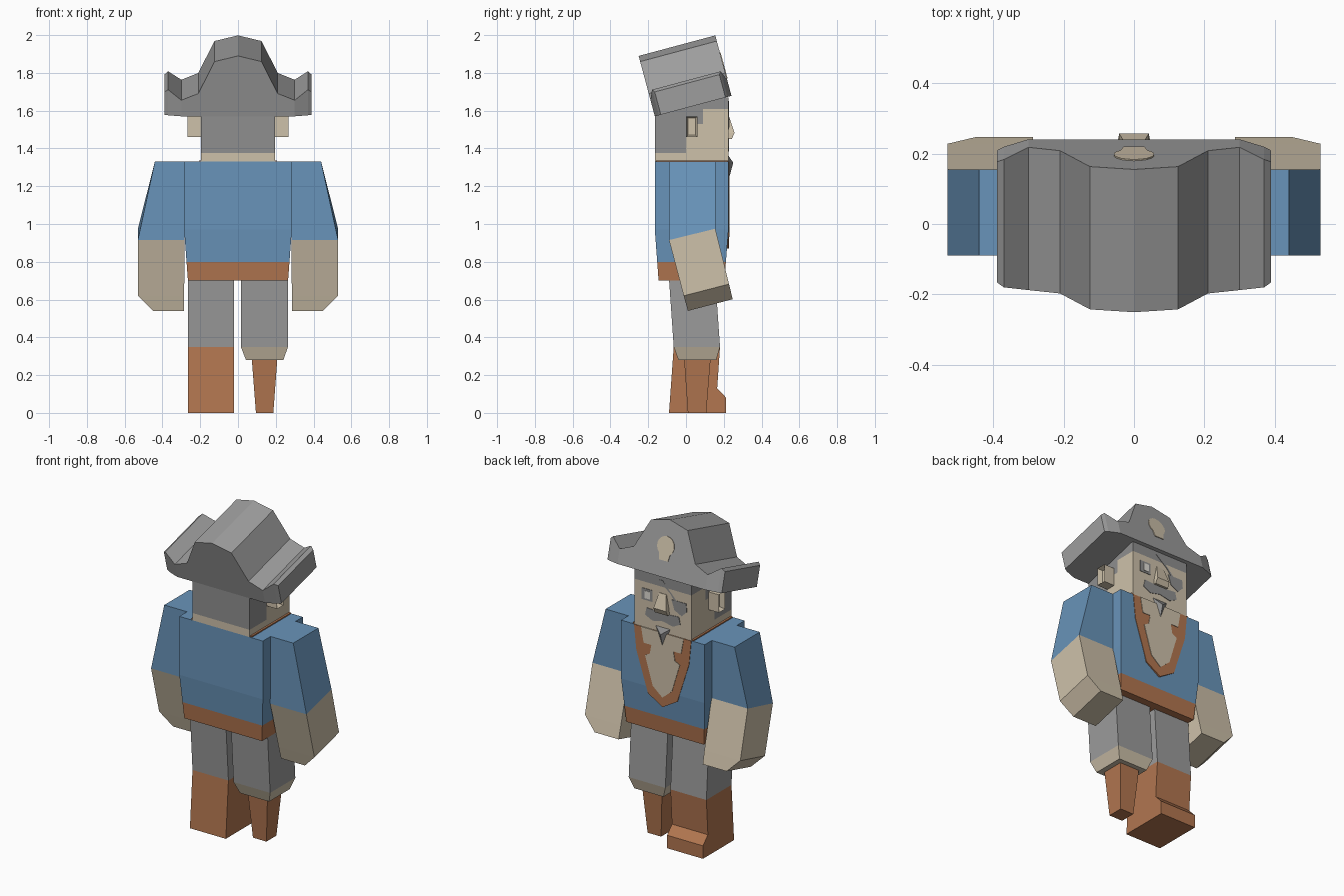
import bpy, bmesh, math
from mathutils import Vector

if "Cube" in bpy.data.objects:
    bpy.data.objects.remove(bpy.data.objects["Cube"])


def material(name, rgb):
    m = bpy.data.materials.new(name)
    lin = [((c / 255 + 0.055) / 1.055) ** 2.4 for c in rgb]
    m.diffuse_color = (*lin, 1)
    m.use_nodes = True
    m.node_tree.nodes["Principled BSDF"].inputs["Base Color"].default_value = m.diffuse_color
    return m


SKIN = material("skin", (206, 193, 170))
BLUE = material("blue_cloth", (105, 148, 186))
BROWN = material("brown_leather", (178, 118, 80))
PANTS = material("grey_trousers", (155, 155, 155))
HAIR = material("grey_hair", (143, 143, 143))
HAT = material("grey_hat", (157, 157, 157))
WHITE = material("eye_white", (225, 222, 215))


def finish(name, bm, *mats):
    bmesh.ops.recalc_face_normals(bm, faces=bm.faces)
    me = bpy.data.meshes.new(name)
    bm.to_mesh(me)
    bm.free()
    for m in mats:
        me.materials.append(m)
    ob = bpy.data.objects.new(name, me)
    bpy.context.collection.objects.link(ob)
    return ob


def loft(rings):
    """Closed solid through rings of equal point count."""
    bm = bmesh.new()
    vs = [[bm.verts.new(p) for p in r] for r in rings]
    n = len(vs[0])
    for a, b in zip(vs, vs[1:]):
        for i in range(n):
            j = (i + 1) % n
            bm.faces.new((a[i], a[j], b[j], b[i]))
    bm.faces.new(vs[0])
    bm.faces.new(vs[-1])
    return bm


def rect(z, x0, x1, y0, y1, dz=0):
    """Horizontal ring; dz raises the y1 edge."""
    return [(x0, y0, z), (x1, y0, z), (x1, y1, z + dz), (x0, y1, z + dz)]


def cut(bm, axis, value):
    no = Vector((0, 0, 0))
    no[axis] = 1
    bmesh.ops.bisect_plane(bm, geom=bm.verts[:] + bm.edges[:] + bm.faces[:],
                           plane_co=no * value, plane_no=no)


def paint(bm, rule):
    for f in bm.faces:
        f.material_index = rule(f.calc_center_median())


def plate(name, pts, mat, y0=0.21, y1=0.228):
    """Thin raised shape on the front, outline given in x, z."""
    return finish(name, loft([[(x, y0, z) for x, z in pts], [(x, y1, z) for x, z in pts]]), mat)


def box(name, x, y, z, mat):
    return finish(name, loft([rect(z[0], *x, *y), rect(z[1], *x, *y)]), mat)


# Torso with belt band
bm = loft([rect(0.70, -.265, .265, -.145, .203), rect(0.97, -.285, .285, -.165, .225),
           rect(1.33, -.285, .285, -.165, .225)])
cut(bm, 2, 0.80)
paint(bm, lambda c: 1 if c.z < 0.8 else 0)
finish("torso", bm, BLUE, BROWN)

# Head with hair region
bm = loft([rect(1.33, -.195, .195, -.165, .225), rect(1.67, -.195, .195, -.165, .225)])
for axis, v in ((1, 0), (1, .06), (1, .09), (2, 1.375), (2, 1.53), (2, 1.57), (2, 1.61)):
    cut(bm, axis, v)
paint(bm, lambda c: 1 if (c.y < 0 and c.z > 1.375) or c.z > 1.61 or (c.y < .09 and c.z > 1.57)
      or (.06 < c.y < .09 and c.z > 1.53) else 0)
finish("head", bm, SKIN, HAIR)

# Arms, ears and collar strips on both sides
for s, side in ((1, "right"), (-1, "left")):
    def mx(ring):
        return [(s * x, y, z) for x, y, z in ring]
    bm = loft([mx(rect(1.33, .283, .44, -.09, .155)),
               mx(rect(.915, .283, .53, -.09, .155, .06)),
               mx(rect(.62, .285, .53, -.012, .228, .062)),
               mx(rect(.54, .287, .45, .01, .247, .062))])
    paint(bm, lambda c: 1 if c.z < .93 else 0)
    finish("arm_" + side, bm, BLUE, SKIN)

    bm = loft([mx(rect(1.46, .19, .267, 0, .06)), mx(rect(1.57, .19, .267, 0, .06))])
    bm.normal_update()
    bmesh.ops.recalc_face_normals(bm, faces=bm.faces)
    outer = max(bm.faces, key=lambda f: s * f.calc_center_median().x)
    bmesh.ops.inset_region(bm, faces=[outer], thickness=.014)
    for v in outer.verts:
        v.co.x -= s * .03
    finish("ear_" + side, bm, SKIN)

    box("collar_strip_" + side, sorted((s * .19, s * .207)), (-.16, .222), (1.325, 1.337), BROWN)

# Open collar on the chest: leather border and bare skin
half = [(.195, 1.33), (.18, 1.18), (.10, .93)]
plate("collar", half + [(0, .87)] + [(-x, z) for x, z in reversed(half)], BROWN, .20, .228)
half = [(.145, 1.33), (.128, 1.235), (.075, 1.235), (.085, 1.18), (.118, 1.16), (.065, .985)]
plate("bare_chest", half + [(0, .93)] + [(-x, z) for x, z in reversed(half)], SKIN, .20, .231)

# Face details
half = [(.03, 1.45), (.11, 1.455), (.12, 1.41), (.07, 1.385)]
plate("moustache", half + [(0, 1.40)] + [(-x, z) for x, z in reversed(half)], HAIR)
plate("eye_outline", [(.07, 1.50), (.145, 1.50), (.145, 1.57), (.07, 1.57)], HAIR)
plate("eye", [(.085, 1.512), (.122, 1.512), (.122, 1.558), (.085, 1.558)], WHITE, .21, .231)
plate("eye_patch", [(-.06, 1.55), (-.08, 1.49), (-.13, 1.465), (-.165, 1.50), (-.16, 1.55)], HAIR)
plate("patch_strap", [(-.085, 1.54), (-.105, 1.54), (.03, 1.65), (0, 1.65)], HAIR, .21, .2275)

finish("nose", loft([rect(1.45, -.045, .045, .21, .242), rect(1.482, -.042, .042, .21, .257),
                     rect(1.57, -.025, .025, .21, .228)]), SKIN)

bm = bmesh.new()
for p in ((-.055, .222, 1.365), (.055, .222, 1.365), (0, .222, 1.22), (0, .25, 1.325)):
    bm.verts.new(p)
bmesh.ops.convex_hull(bm, input=bm.verts[:])
finish("goatee", bm, HAIR)

# Hat: a curved profile swept along a tilted axis
TILT = math.radians(15)


def hat_point(x, d, h):
    return (x, -.165 + d * math.cos(TILT) - h * math.sin(TILT),
            1.57 + d * math.sin(TILT) + h * math.cos(TILT))


# x, crown height, end inset
half = [(.39, .125, .033), (.37, .14, .022), (.30, .088, 0), (.21, .125, 0), (.125, .30, 0)]
profile = [(-x, h, i) for x, h, i in half] + [(0, .331, 0)] + half[::-1]
finish("hat", loft([[hat_point(x, i, 0), hat_point(x, .42 - i, 0),
                     hat_point(x, .42 - i, h), hat_point(x, i, h)] for x, h, i in profile]), HAT)

# Skull emblem on the hat front: round top with a narrow jaw
arc = [(.058 * math.cos(math.radians(a)), .178 + .058 * math.sin(math.radians(a)))
       for a in range(-50, 231, 20)]
emblem = arc + [(-.03, .095), (.03, .095)]
finish("hat_skull", loft([[hat_point(x, d, h) for x, h in emblem] for d in (.41, .424)]), SKIN)

# Trousers
finish("trouser_left", loft([rect(.35, -.265, -.02, -.065, .18),
                             rect(.71, -.265, -.02, -.09, .155)]), PANTS)
finish("trouser_right", loft([rect(.35, .015, .265, -.065, .18),
                              rect(.71, .015, .265, -.09, .155)]), PANTS)

# Boot: side profile swept across x
side = [(-.09, 0), (.213, 0), (.213, .08), (.165, .13), (.18, .35), (-.065, .35)]
finish("boot", loft([[(x, y, z) for y, z in side] for x in (-.265, -.02)]), BROWN)

# Peg leg
finish("knee_stump", loft([rect(.28, .042, .24, -.04, .16),
                           rect(.35, .015, .265, -.065, .18)]), SKIN)
finish("peg_leg", loft([rect(0, .095, .187, .01, .107),
                        rect(.285, .073, .208, -.01, .13)]), BROWN)
